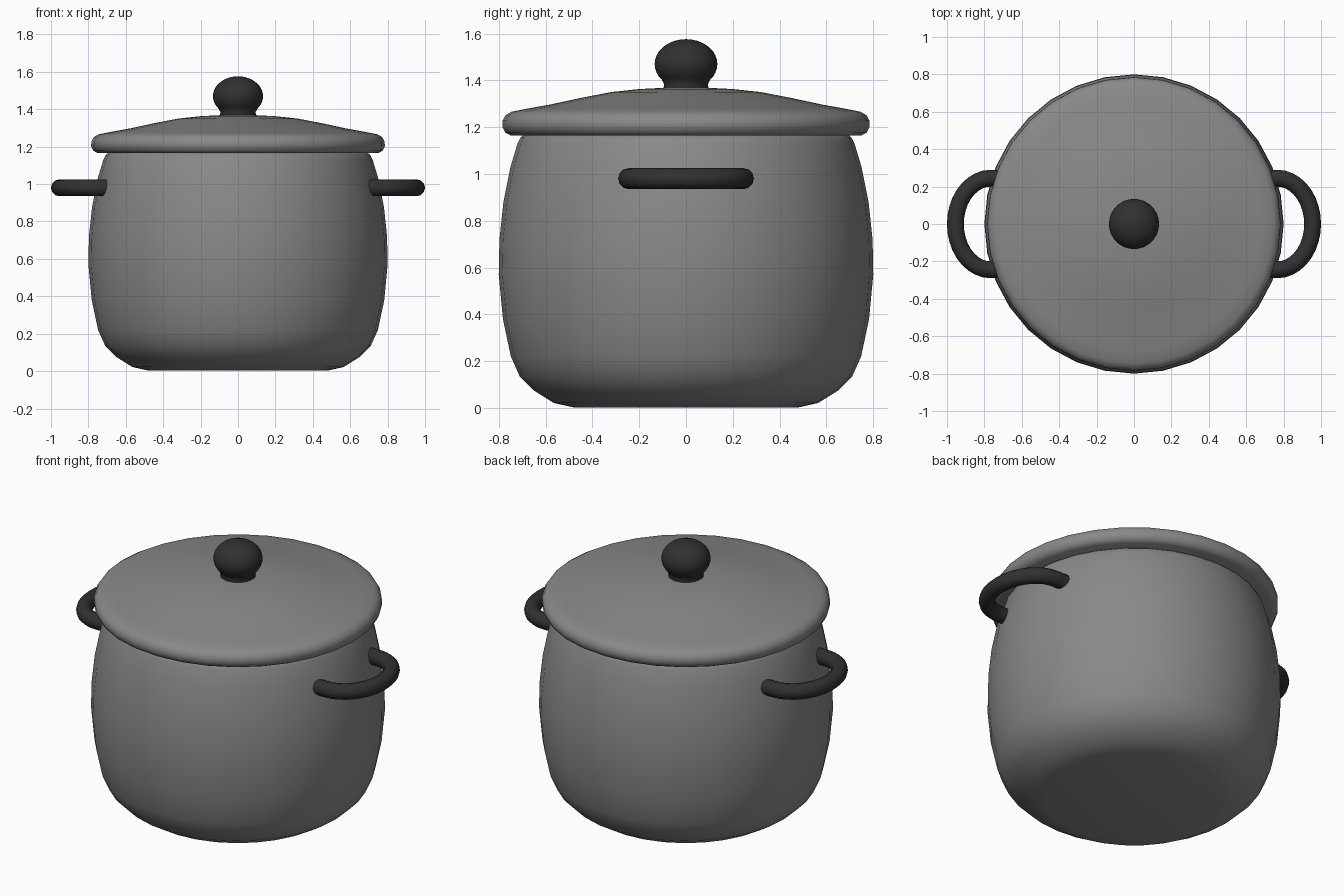
import bpy, bmesh, math

if "Cube" in bpy.data.objects:
    bpy.data.objects.remove(bpy.data.objects["Cube"])


def material(name, v):
    m = bpy.data.materials.new(name)
    m.diffuse_color = (v, v, v, 1)
    m.use_nodes = True
    m.node_tree.nodes["Principled BSDF"].inputs["Base Color"].default_value = m.diffuse_color
    return m


METAL = material("grey_metal", 0.25)
DARK = material("black_plastic", 0.03)


def finish(ob, mat, angle):
    ob.data.materials.append(mat)
    bpy.ops.object.select_all(action='DESELECT')
    ob.select_set(True)
    bpy.context.view_layer.objects.active = ob
    bpy.ops.object.shade_smooth_by_angle(angle=math.radians(angle))


def lathe(name, profile, mat, segs=32, angle=50):
    """Revolve an (r, z) profile that starts and ends on the axis."""
    bm = bmesh.new()
    vs = [bm.verts.new((r, 0, z)) for r, z in profile]
    es = [bm.edges.new(p) for p in zip(vs, vs[1:])]
    bmesh.ops.spin(bm, geom=vs + es, cent=(0, 0, 0), axis=(0, 0, 1),
                   angle=math.tau, steps=segs, use_duplicate=False)
    bmesh.ops.remove_doubles(bm, verts=bm.verts, dist=1e-4)
    bmesh.ops.recalc_face_normals(bm, faces=bm.faces)
    me = bpy.data.meshes.new(name)
    bm.to_mesh(me)
    bm.free()
    ob = bpy.data.objects.new(name, me)
    bpy.context.collection.objects.link(ob)
    finish(ob, mat, angle)
    return ob


# Bellied pot body
lathe("pot_body", [(0, 0.003), (0.48, 0.003), (0.565, 0.022), (0.65, 0.075),
                   (0.71, 0.135), (0.748, 0.22), (0.782, 0.38), (0.80, 0.57),
                   (0.797, 0.72), (0.78, 0.88), (0.75, 1.03), (0.72, 1.13),
                   (0.708, 1.155), (0.69, 1.17), (0, 1.17)], METAL)

# Domed lid with rolled rim
lathe("lid", [(0, 1.165), (0.75, 1.165), (0.773, 1.178), (0.785, 1.203),
              (0.784, 1.228), (0.77, 1.252), (0.745, 1.266), (0.68, 1.279),
              (0.58, 1.297), (0.45, 1.325), (0.32, 1.35), (0.2, 1.363),
              (0.1, 1.368), (0, 1.369)], METAL)

# Knob: short neck and flattened ball
ball = [(0.134 * math.cos(math.radians(a)), 1.47 + 0.106 * math.sin(math.radians(a)))
        for a in range(-40, 90, 10)]
lathe("lid_knob", [(0, 1.355), (0.097, 1.355), (0.094, 1.385)] + ball + [(0, 1.576)], DARK)

# Looped side handles
for side, name in ((1, "handle_right"), (-1, "handle_left")):
    pts = [(0.70, -0.245)]
    for i in range(19):
        t = math.radians(-90 + 10 * i)
        pts.append((0.765 + 0.19 * math.cos(t), 0.245 * math.sin(t)))
    pts.append((0.70, 0.245))
    cu = bpy.data.curves.new(name, 'CURVE')
    cu.dimensions = '3D'
    cu.bevel_depth = 0.045
    cu.bevel_resolution = 4
    cu.use_fill_caps = True
    sp = cu.splines.new('POLY')
    sp.points.add(len(pts) - 1)
    for p, (x, y) in zip(sp.points, pts):
        p.co = (side * x, side * y, 0.98, 1)
    ob = bpy.data.objects.new(name, cu)
    bpy.context.collection.objects.link(ob)
    bpy.ops.object.select_all(action='DESELECT')
    ob.select_set(True)
    bpy.context.view_layer.objects.active = ob
    bpy.ops.object.convert(target='MESH')
    finish(bpy.context.view_layer.objects.active, DARK, 50)
